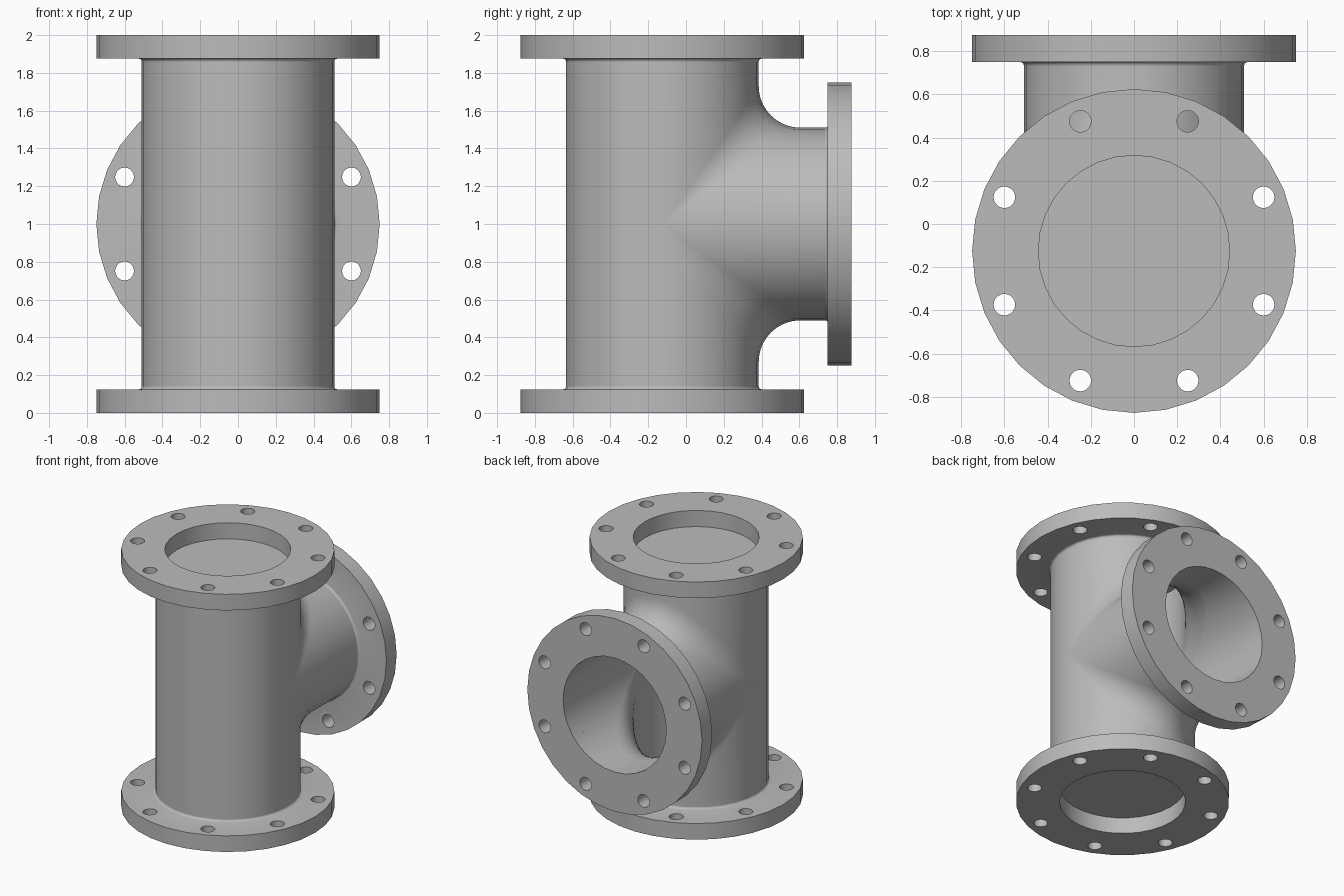
import bpy, bmesh
from math import sin, cos, pi, radians
from mathutils import Vector, Matrix

if "Cube" in bpy.data.objects:
    bpy.data.objects.remove(bpy.data.objects["Cube"])

SEG = 32             # sides around every circle
R_OUT, R_IN = 0.51, 0.443
BEND = 0.73          # distance of the fillet centre from both pipe axes
R_FLANGE, THICK = 0.75, 0.125
CENTRE = Vector((0, -0.125, 1))

steel = bpy.data.materials.new("grey steel")
steel.use_nodes = True
steel.diffuse_color = (0.5, 0.5, 0.5, 1)
steel.node_tree.nodes["Principled BSDF"].inputs["Base Color"].default_value = (0.5, 0.5, 0.5, 1)


def make_object(name, bm):
    mesh = bpy.data.meshes.new(name)
    bm.to_mesh(mesh)
    bm.free()
    mesh.materials.append(steel)
    obj = bpy.data.objects.new(name, mesh)
    bpy.context.collection.objects.link(obj)
    return obj


def smooth(obj):
    bpy.ops.object.select_all(action='DESELECT')
    obj.select_set(True)
    bpy.context.view_layer.objects.active = obj
    bpy.ops.object.shade_smooth_by_angle(angle=radians(35))


def tee_column(t, radius, steps=10):
    """Upper half of the tee wall at angle t, from the top down (t = 0 faces the branch)."""
    s, c = sin(t), cos(t)
    column = [Vector((radius * s, radius * c, 1 - THICK))]
    if c < -0.001:                                   # plain back of the main pipe
        return column + [Vector((radius * s, radius * c, 0))]
    c = max(c, 0)
    centre = Vector((BEND * s, BEND * c, BEND * c))  # rolling fillet into the branch
    start, end = Vector((-s, -c, 0)), Vector((-s, 0, -c))
    for i in range(steps + 1):
        if c > 0.001:
            direction = start.slerp(end, i / steps)
        else:
            direction = start
        column.append(centre + direction * (BEND - radius))
    return column + [Vector((radius * s, 0.875, radius * c))]


def add_tee(bm, radius):
    quarter = SEG // 4
    for sign in (1, -1):
        for k in range(-quarter, 3 * quarter):
            t0, t1 = (2 * pi * j / SEG for j in (k, k + 1))
            a, b = tee_column(t0, radius), tee_column(t1, radius)
            if k >= quarter:                         # back half stops at the middle
                a, b = ([p[0], Vector((p[0].x, p[0].y, 0))] for p in (a, b))
            for i in range(len(a) - 1):
                quad = [a[i], b[i], b[i + 1], a[i + 1]]
                pts = [p for j, p in enumerate(quad) if (p - quad[j - 1]).length > 1e-5]
                if len(pts) > 2:
                    bm.faces.new([bm.verts.new((p.x, p.y, p.z * sign)) for p in pts])


# Pipe body: outer and inner walls, closed at the three ends
bm = bmesh.new()
add_tee(bm, R_OUT)
add_tee(bm, R_IN)
bmesh.ops.remove_doubles(bm, verts=bm.verts, dist=1e-4)
for axis in (Vector((0, 0, 1)), Vector((0, 0, -1)), Vector((0, 1, 0))):
    rim = [e for e in bm.edges if e.is_boundary
           and all(abs(v.co.dot(axis) - 0.875) < 1e-3 for v in e.verts)]
    bmesh.ops.bridge_loops(bm, edges=rim)
# Draw the branch end back behind its flange face
for v in bm.verts:
    if v.co.y > 0.874:
        v.co.y = 0.88
bmesh.ops.recalc_face_normals(bm, faces=bm.faces)
bmesh.ops.translate(bm, verts=bm.verts, vec=CENTRE)
smooth(make_object("pipe_body", bm))


def lathe(profile):
    bm = bmesh.new()
    rings = [[bm.verts.new((r * cos(2 * pi * k / SEG), r * sin(2 * pi * k / SEG), z))
              for k in range(SEG)] for r, z in profile]
    for i, ring in enumerate(rings):
        prev = rings[i - 1]
        for k in range(SEG):
            bm.faces.new((prev[k - 1], prev[k], ring[k], ring[k - 1]))
    bmesh.ops.recalc_face_normals(bm, faces=bm.faces)
    return bm


def add_flange(name, matrix):
    """Flange with its outer face at z = 0, a small weld fillet and eight bolt holes."""
    f = 0.015
    weld = [(R_OUT + f * (1 - sin(a)), THICK + f * (1 - cos(a)))
            for a in (0, pi / 6, pi / 3, pi / 2)]
    ring = make_object(name, lathe([(R_IN, 0), (R_FLANGE, 0), (R_FLANGE, THICK)]
                                   + weld + [(R_IN, THICK + f)]))
    bm = bmesh.new()
    for k in range(8):
        a = (k + 0.5) * pi / 4
        bmesh.ops.create_cone(bm, cap_ends=True, segments=20, radius1=0.05, radius2=0.05, depth=0.5,
                              matrix=Matrix.Translation((0.65 * cos(a), 0.65 * sin(a), 0)))
    cutter = make_object("bolt_hole_cutter", bm)
    cutter.hide_render = True
    cut = ring.modifiers.new("bolt holes", 'BOOLEAN')
    cut.object, cut.operation, cut.solver = cutter, 'DIFFERENCE', 'EXACT'
    bpy.context.view_layer.objects.active = ring
    bpy.ops.object.modifier_apply(modifier=cut.name)
    bpy.data.objects.remove(cutter)
    ring.data.transform(matrix)
    smooth(ring)


base = Matrix.Translation(CENTRE)
offset = Matrix.Translation((0, 0, -1))
add_flange("bottom_flange", base @ offset)
add_flange("top_flange", base @ Matrix.Rotation(pi, 4, 'X') @ offset)
add_flange("branch_flange", base @ Matrix.Rotation(pi / 2, 4, 'X') @ offset)
